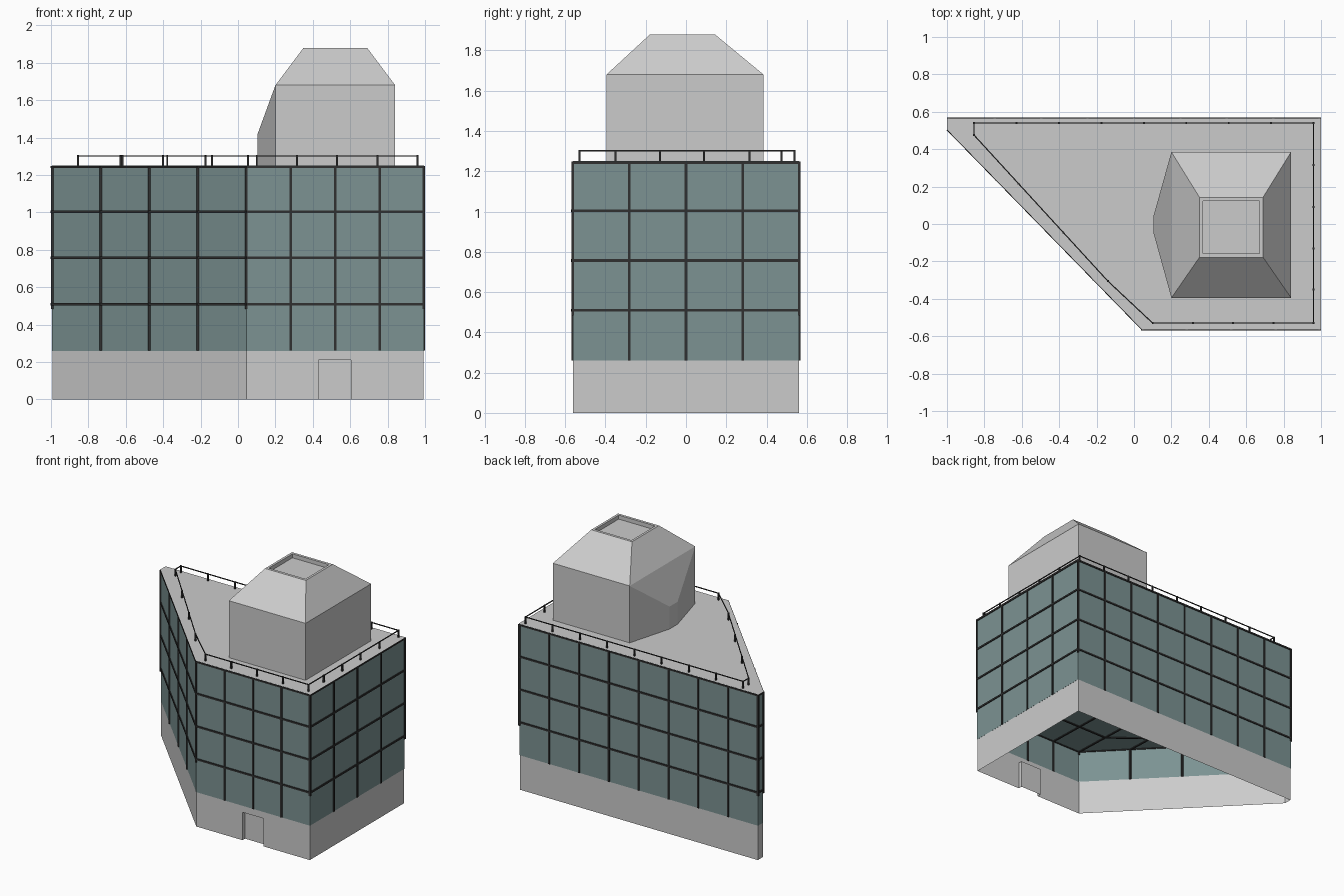
import bpy, bmesh
from mathutils import Vector, Matrix

if "Cube" in bpy.data.objects:
    bpy.data.objects.remove(bpy.data.objects["Cube"])


def material(name, color):
    m = bpy.data.materials.new(name)
    m.diffuse_color = color
    m.use_nodes = True
    m.node_tree.nodes["Principled BSDF"].inputs["Base Color"].default_value = m.diffuse_color
    return m


GLASS = material("glass", (0.2, 0.29, 0.29, 1))
DARK = material("dark_metal", (0.03, 0.03, 0.03, 1))


def finish(bm, name, mat=None):
    me = bpy.data.meshes.new(name)
    bm.normal_update()
    bm.to_mesh(me)
    bm.free()
    ob = bpy.data.objects.new(name, me)
    bpy.context.collection.objects.link(ob)
    if mat:
        me.materials.append(mat)
    return ob


def face(bm, pts):
    return bm.faces.new([bm.verts.new(p) for p in pts])


def beam(bm, a, b, w):
    a, b = Vector(a), Vector(b)
    d = b - a
    rot = d.to_track_quat('Z', 'Y').to_matrix().to_4x4()
    size = Matrix.Diagonal((w, w, d.length + w * 0.8, 1))
    bmesh.ops.create_cube(bm, size=1, matrix=Matrix.Translation((a + b) / 2) @ rot @ size)


def split(a, b, n):
    a, b = Vector(a), Vector(b)
    return [a.lerp(b, i / n) for i in range(n + 1)]


def at(p, z):
    return (p[0], p[1], z)


def wall(bm, a, b, z0, z1):
    return face(bm, [at(a, z0), at(b, z0), at(b, z1), at(a, z1)])


def pairs(loop):
    return list(zip(loop, loop[1:] + loop[:1]))


# Footprint, counter-clockwise: left back, left, bend, front right, back right
plan = [(-0.994, 0.562), (-0.994, 0.503), (0.045, -0.562), (0.994, -0.562), (0.994, 0.562)]
divisions = [1, 4, 4, 4, 8]
Z0, Z1, ZTOP = 0.26, 0.51, 1.25

# Base walls, open below, with a recessed doorway in the front
bm = bmesh.new()
base_plan = [(x * 0.997, y * 0.997) for x, y in plan]
for i, (a, b) in enumerate(pairs(base_plan)):
    if i != 2:
        wall(bm, a, b, 0, Z0 + 0.002)
(xa, yf), (xb, _) = base_plan[2], base_plan[3]
dl, dr, dh, dy = 0.43, 0.605, 0.21, yf + 0.03
profile = [(xa, 0), (dl, 0), (dl, dh), (dr, dh), (dr, 0), (xb, 0), (xb, Z0), (xa, Z0)]
face(bm, [(x, yf, z) for x, z in profile])
wall(bm, (dl, yf), (dl, dy), 0, dh)
wall(bm, (dr, dy), (dr, yf), 0, dh)
face(bm, [(dl, yf, dh), (dl, dy, dh), (dr, dy, dh), (dr, yf, dh)])
finish(bm, "base_walls")

# Door panel
bm = bmesh.new()
wall(bm, (dl, dy), (dr, dy), 0, dh)
finish(bm, "door")

# Glass walls and the glazed floor inside
bm = bmesh.new()
for a, b in pairs(plan):
    wall(bm, a, b, Z0, ZTOP)
face(bm, [at(p, Z1) for p in reversed(plan)])
finish(bm, "glass_walls", GLASS)

# Mullions: uprights and bands on every side, grid under the floor
bm = bmesh.new()
W = 0.013
for (a, b), n in zip(pairs(plan), divisions):
    nodes = split(a, b, n)
    beam(bm, at(a, Z1 - 0.02), at(a, ZTOP - W / 2), W)
    for p in nodes[1:-1]:
        beam(bm, at(p, Z0 + W / 2), at(p, ZTOP - W / 2), W)
    for z in (Z1, 0.757, 1.004, ZTOP - W / 2 - 0.001):
        beam(bm, at(a, z), at(b, z), W if z < 1.2 else W * 0.9)
front = split(plan[1], plan[2], 4) + split(plan[2], plan[3], 4)[1:]
back = split(plan[0], plan[4], 8)
for f, k in list(zip(front, back))[1:-1]:
    beam(bm, at(f, Z1), at(k, Z1), W)
for j in (1, 2, 3):
    row = [f.lerp(k, j / 4) for f, k in zip(front, back)]
    for p, q in zip(row, row[1:]):
        beam(bm, at(p, Z1), at(q, Z1), W)
finish(bm, "mullions", DARK)

# Flat roof
bm = bmesh.new()
face(bm, [(x * 1.006, y * 1.006, ZTOP + 0.001) for x, y in plan])
finish(bm, "roof")

# Roof railing
bm = bmesh.new()
diag = split((-0.855, 0.475), (-0.14, -0.305), 3)
fr = split((0.10, -0.53), (0.96, -0.53), 4)
right = [Vector((0.96, y)) for y in (-0.35, -0.13, 0.09, 0.315)]
rear = split((0.96, 0.54), (-0.855, 0.54), 8)
for p, q in pairs(diag + fr + right + rear):
    beam(bm, at(p, ZTOP), at(p, 1.302), 0.010)
    beam(bm, at(p, 1.302), at(q, 1.302), 0.006)
finish(bm, "roof_railing", DARK)


# Rooftop block: box, sloped top with a sunken panel, and a tapered entrance
def rect(x0, x1, y0, y1, z):
    return [(x0, y0, z), (x1, y0, z), (x1, y1, z), (x0, y1, z)]


bm = bmesh.new()
rings = [rect(0.2, 0.84, -0.395, 0.385, ZTOP), rect(0.2, 0.84, -0.395, 0.385, 1.68),
         rect(0.35, 0.69, -0.178, 0.143, 1.88), rect(0.368, 0.672, -0.158, 0.123, 1.88),
         rect(0.368, 0.672, -0.158, 0.123, 1.85)]
for k, (lo, hi) in enumerate(zip(rings, rings[1:])):
    for i in range(4):
        j = (i + 1) % 4
        if k == 0 and i == 3:
            continue
        face(bm, [lo[i], lo[j], hi[j], hi[i]])
face(bm, rings[-1])
ya, yb, xe, ze = -0.05, 0.045, 0.105, 1.42
wall(bm, (xe, yb), (xe, ya), ZTOP, ze)
face(bm, [(xe, yb, ze), (xe, ya, ze), rings[1][0], rings[1][3]])
face(bm, [(xe, ya, ZTOP), rings[0][0], rings[1][0], (xe, ya, ze)])
face(bm, [rings[0][3], (xe, yb, ZTOP), (xe, yb, ze), rings[1][3]])
bmesh.ops.remove_doubles(bm, verts=bm.verts, dist=0.0001)
finish(bm, "rooftop_block")
